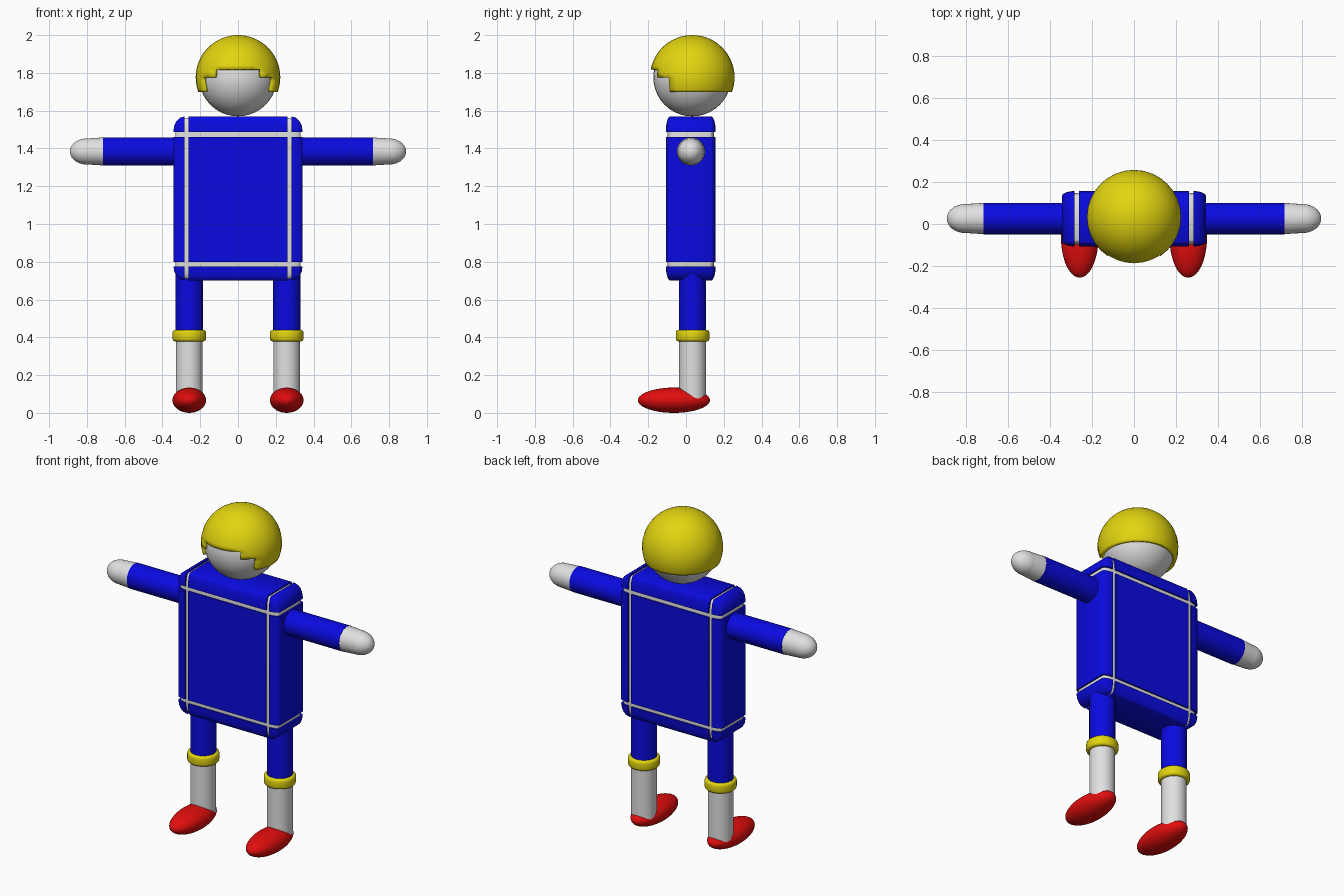
import bpy, bmesh, math
from mathutils import Vector, Matrix

if "Cube" in bpy.data.objects:
    bpy.data.objects.remove(bpy.data.objects["Cube"])


def material(name, rgb):
    m = bpy.data.materials.new(name)
    m.diffuse_color = (*rgb, 1)
    m.use_nodes = True
    m.node_tree.nodes["Principled BSDF"].inputs["Base Color"].default_value = m.diffuse_color
    return m


BLUE = material("blue", (0.003, 0.003, 0.75))
YELLOW = material("yellow", (0.76, 0.66, 0.005))
RED = material("red", (0.75, 0.004, 0.004))
WHITE = material("white", (0.75, 0.75, 0.75))


def add_object(name, bm, mat, angle=40):
    mesh = bpy.data.meshes.new(name)
    bmesh.ops.recalc_face_normals(bm, faces=bm.faces)
    bm.to_mesh(mesh)
    bm.free()
    mesh.materials.append(mat)
    ob = bpy.data.objects.new(name, mesh)
    bpy.context.collection.objects.link(ob)
    bpy.ops.object.select_all(action='DESELECT')
    ob.select_set(True)
    bpy.context.view_layer.objects.active = ob
    bpy.ops.object.shade_smooth_by_angle(angle=math.radians(angle))
    return ob


def ellipsoid(name, center, radii, mat, axis=None):
    bm = bmesh.new()
    rot = axis or Matrix()
    bmesh.ops.create_uvsphere(bm, u_segments=32, v_segments=20, radius=1, matrix=rot)
    bmesh.ops.scale(bm, vec=radii, verts=bm.verts)
    bmesh.ops.translate(bm, vec=center, verts=bm.verts)
    return add_object(name, bm, mat)


def tube(name, start, end, r1, r2, mat, round_edge=0):
    start, end = Vector(start), Vector(end)
    d = end - start
    bm = bmesh.new()
    bmesh.ops.create_cone(bm, cap_ends=True, segments=32, radius1=r1, radius2=r2, depth=d.length)
    if round_edge:
        rims = [e for e in bm.edges if abs(e.verts[0].co.z - e.verts[1].co.z) < 1e-5]
        bmesh.ops.bevel(bm, geom=rims, offset=round_edge, segments=3, profile=0.5, affect='EDGES')
    turn = d.to_track_quat('Z', 'Y').to_matrix().to_4x4()
    bmesh.ops.transform(bm, matrix=Matrix.Translation((start + end) / 2) @ turn, verts=bm.verts)
    return add_object(name, bm, mat)


# Torso: rounded block stretched to size
BODY_C, BODY_S = Vector((0, 0.025, 1.135)), Vector((0.684, 0.264, 0.87))


def rounded_block(size):
    bm = bmesh.new()
    bmesh.ops.create_cube(bm, size=1)
    bmesh.ops.bevel(bm, geom=bm.edges[:], offset=0.09, segments=4, profile=0.5, affect='EDGES')
    bmesh.ops.scale(bm, vec=size, verts=bm.verts)
    bmesh.ops.translate(bm, vec=BODY_C, verts=bm.verts)
    return bm


def cut(bm, co, normal):
    # Remove what lies on the normal's side and cap the opening
    res = bmesh.ops.bisect_plane(bm, geom=bm.verts[:] + bm.edges[:] + bm.faces[:],
                                 plane_co=co, plane_no=normal, clear_outer=True)
    edges = [g for g in res["geom_cut"] if isinstance(g, bmesh.types.BMEdge)]
    if edges:
        bmesh.ops.edgeloop_fill(bm, edges=edges)


add_object("torso_core", rounded_block(BODY_S - Vector((0.02, 0.018, 0.02))), WHITE)

# Blue torso panels, parted by narrow grooves that show the core
columns = [(-1, -0.282), (-0.262, 0.262), (0.282, 1)]
rows = [(0, 0.776), (0.799, 1.461), (1.486, 3)]
for i, (x0, x1) in enumerate(columns):
    for j, (z0, z1) in enumerate(rows):
        bm = rounded_block(BODY_S)
        cut(bm, (x0, 0, 0), (-1, 0, 0))
        cut(bm, (x1, 0, 0), (1, 0, 0))
        cut(bm, (0, 0, z0), (0, 0, -1))
        cut(bm, (0, 0, z1), (0, 0, 1))
        add_object(f"torso_panel_{i}_{j}", bm, BLUE)

# Limbs on both sides
for side, s in (("left", 1), ("right", -1)):
    ay, az = 0.026, 1.384
    tube(f"{side}_arm", (s * 0.3, ay, az), (s * 0.715, ay, az), 0.075, 0.075, BLUE)
    tube(f"{side}_cuff", (s * 0.715, ay, az), (s * 0.81, ay, az), 0.074, 0.068, WHITE)
    ellipsoid(f"{side}_hand", (s * 0.8, ay, az), (0.09, 0.069, 0.069), WHITE,
              Matrix.Rotation(math.pi / 2, 4, 'Y'))
    lx, ly = s * 0.258, 0.035
    tube(f"{side}_leg", (lx, ly, 0.40), (lx, ly, 0.80), 0.072, 0.072, BLUE)
    tube(f"{side}_sock", (lx, ly, 0.075), (lx, ly, 0.40), 0.071, 0.071, WHITE)
    tube(f"{side}_sock_band", (lx, ly, 0.378), (lx, ly, 0.44), 0.089, 0.089, YELLOW, 0.015)
    ellipsoid(f"{side}_shoe", (lx, -0.064, 0.067), (0.089, 0.191, 0.067), RED,
              Matrix.Rotation(math.pi / 2, 4, 'X'))

# Head
HEAD = Vector((0, 0.033, 1.776))
ellipsoid("head", HEAD, (0.206, 0.206, 0.206), WHITE)

# Hair: spherical shell with a stepped fringe around the face
bm = bmesh.new()
bmesh.ops.create_uvsphere(bm, u_segments=32, v_segments=32, radius=0.224)
bmesh.ops.bisect_plane(bm, geom=bm.verts[:] + bm.edges[:] + bm.faces[:],
                       plane_co=(0, 0, -0.078), plane_no=(0, 0, -1), clear_outer=True)


def is_face_opening(f):
    c = f.calc_center_median()
    a = abs(math.degrees(math.atan2(c.x, -c.y)))
    return (a < 33.75 and c.z < 0.044) or (a < 53 and c.z < 0)


bmesh.ops.delete(bm, geom=[f for f in bm.faces if is_face_opening(f)], context='FACES')
bmesh.ops.translate(bm, vec=HEAD, verts=bm.verts)
hair = add_object("hair", bm, YELLOW)
shell = hair.modifiers.new("thickness", 'SOLIDIFY')
shell.thickness = 0.022
shell.offset = -1
